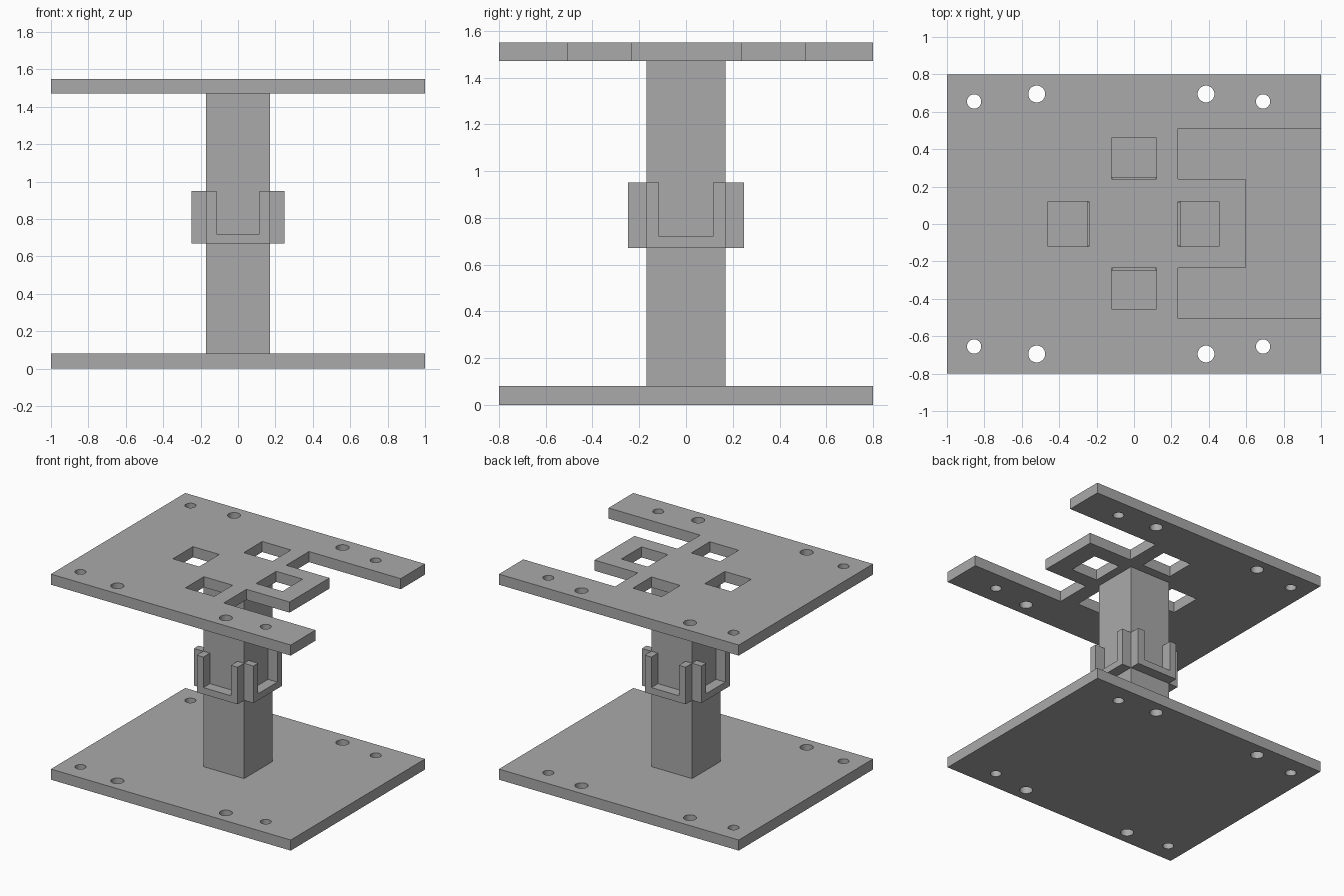
import bpy, bmesh, math

if "Cube" in bpy.data.objects:
    bpy.data.objects.remove(bpy.data.objects["Cube"])

grey = bpy.data.materials.new("plain grey")
grey.diffuse_color = (0.4, 0.4, 0.4, 1)
grey.use_nodes = True
grey.node_tree.nodes["Principled BSDF"].inputs["Base Color"].default_value = grey.diffuse_color


def prism(bm, points, z0, z1):
    """Extrude a counter-clockwise outline from z0 up to z1."""
    low = [bm.verts.new((x, y, z0)) for x, y in points]
    high = [bm.verts.new((x, y, z1)) for x, y in points]
    bm.faces.new(low[::-1])
    bm.faces.new(high)
    n = len(points)
    for i in range(n):
        j = (i + 1) % n
        bm.faces.new((low[i], low[j], high[j], high[i]))


def rect(x0, x1, y0, y1):
    return [(x0, y0), (x1, y0), (x1, y1), (x0, y1)]


def circle(cx, cy, r, n=40):
    return [(cx + r * math.cos(math.tau * i / n), cy + r * math.sin(math.tau * i / n))
            for i in range(n)]


def make(name, bm):
    mesh = bpy.data.meshes.new(name)
    bm.to_mesh(mesh)
    bm.free()
    mesh.materials.append(grey)
    obj = bpy.data.objects.new(name, mesh)
    bpy.context.collection.objects.link(obj)
    return obj


def plate(name, z0, z1, cutouts):
    """Rectangular plate with the given outlines cut right through it."""
    bm = bmesh.new()
    prism(bm, rect(-1, 1, -0.8, 0.8), z0, z1)
    obj = make(name, bm)
    bm = bmesh.new()
    for outline in cutouts:
        prism(bm, outline, z0 - 0.1, z1 + 0.1)
    cutter = make(name + "_cutter", bm)
    cutter.hide_render = True
    mod = obj.modifiers.new("cutouts", 'BOOLEAN')
    mod.operation = 'DIFFERENCE'
    mod.solver = 'EXACT'
    mod.object = cutter
    bpy.ops.object.select_all(action='DESELECT')
    obj.select_set(True)
    bpy.context.view_layer.objects.active = obj
    bpy.ops.object.modifier_apply(modifier=mod.name)
    bpy.data.objects.remove(cutter)
    bpy.ops.object.shade_smooth_by_angle(angle=math.radians(30))
    return obj


# Bolt holes, mirrored front to back
holes = [circle(x, s * y, r) for s in (-1, 1) for x, y, r in
         ((-0.855, 0.655, 0.038), (-0.52, 0.695, 0.045),
          (0.385, 0.695, 0.045), (0.69, 0.655, 0.038))]

# Four square windows around the column
windows = [rect(-0.12, 0.12, 0.24, 0.46), rect(-0.12, 0.12, -0.455, -0.235),
           rect(-0.46, -0.24, -0.12, 0.12), rect(0.235, 0.455, -0.12, 0.12)]

# C-shaped notch leaving a tongue on the right side
notch = [(1.1, -0.505), (1.1, 0.51), (0.235, 0.51), (0.235, 0.24),
         (0.595, 0.24), (0.595, -0.235), (0.235, -0.235), (0.235, -0.505)]

plate("base_plate", 0, 0.08, holes)
plate("top_plate", 1.47, 1.55, holes + windows + [notch])

# Square column between the plates
bm = bmesh.new()
prism(bm, rect(-0.17, 0.17, -0.17, 0.17), 0.08, 1.47)
make("column", bm)

# U-shaped bracket on each column face
u_shape = [(-0.17, 0.67), (0.17, 0.67), (0.17, 0.95), (0.115, 0.95),
           (0.115, 0.72), (-0.115, 0.72), (-0.115, 0.95), (-0.17, 0.95)]
for i, side in enumerate(("front", "right", "back", "left")):
    bm = bmesh.new()
    prism(bm, u_shape, 0.17, 0.248)
    for v in bm.verts:      # stand the outline upright, facing the front
        v.co = (v.co.x, -v.co.z, v.co.y)
    bracket = make(side + "_bracket", bm)
    bracket.rotation_euler.z = i * math.pi / 2
